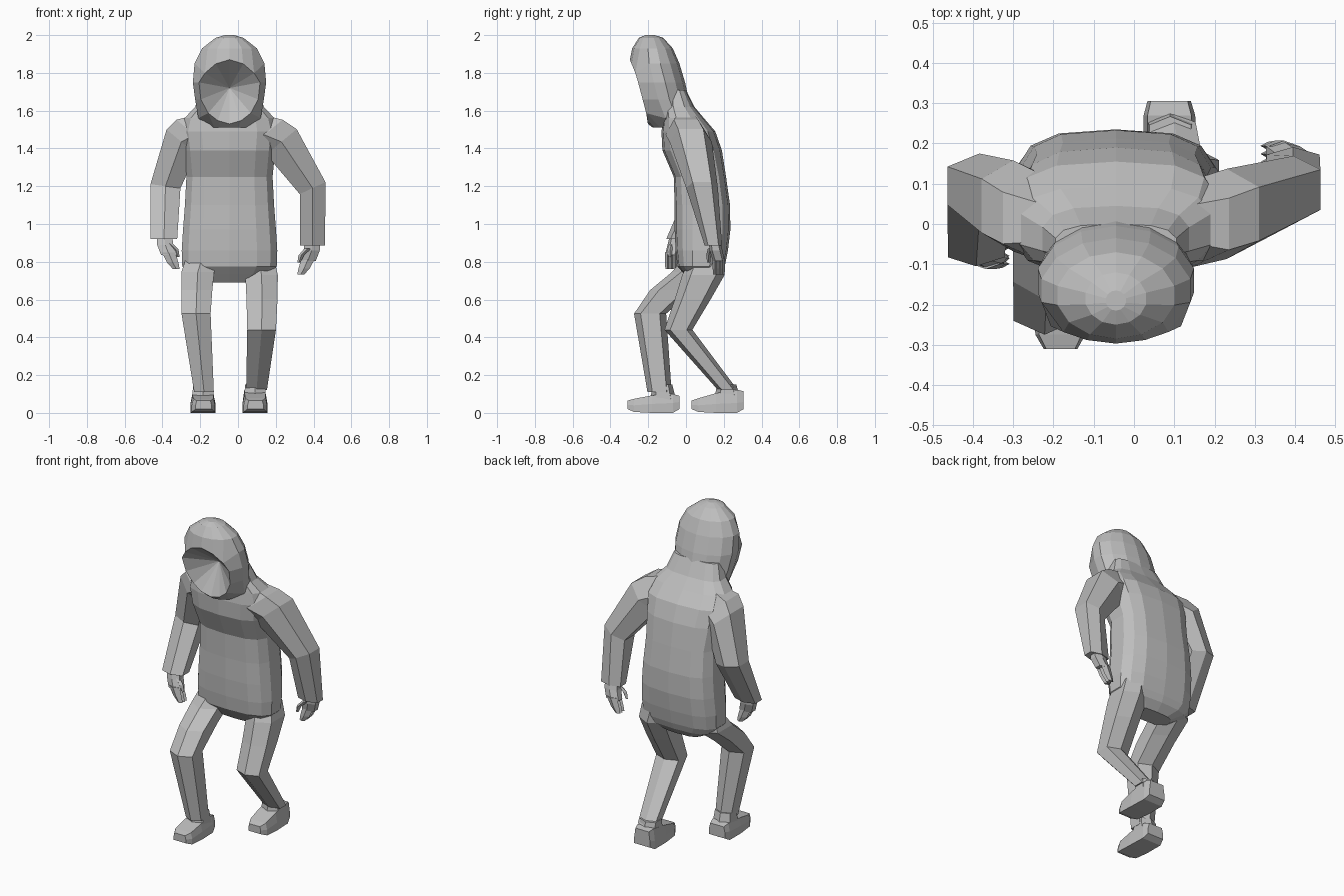
import bpy, bmesh, math
from mathutils import Vector

if "Cube" in bpy.data.objects:
    bpy.data.objects.remove(bpy.data.objects["Cube"])

grey = bpy.data.materials.new("plain grey")
grey.use_nodes = True
tone = (0.52, 0.52, 0.52, 1)
grey.diffuse_color = tone
grey.node_tree.nodes["Principled BSDF"].inputs["Base Color"].default_value = tone


def finish(name, bm):
    bmesh.ops.recalc_face_normals(bm, faces=bm.faces)
    mesh = bpy.data.meshes.new(name)
    bm.to_mesh(mesh)
    bm.free()
    mesh.materials.append(grey)
    obj = bpy.data.objects.new(name, mesh)
    bpy.context.collection.objects.link(obj)
    return obj


def soft(v, power):
    return math.copysign(abs(v) ** power, v)


def ring_points(sides, x, y, z, rx, ry, tilt=0, power=1.0):
    """Level ring starting at the front, sloped sideways by tilt degrees."""
    angles = [2 * math.pi * k / sides for k in range(sides)]
    widest = max(abs(soft(math.sin(a), power)) for a in angles)
    t = math.radians(tilt)
    for a in angles:
        dx = rx * soft(math.sin(a), power) / widest
        yield Vector((x + dx * math.cos(t), y - ry * soft(math.cos(a), power),
                      z + dx * math.sin(t)))


def skin(loops):
    """Join successive loops of points and cap both ends."""
    bm = bmesh.new()
    rows = [[bm.verts.new(p) for p in loop] for loop in loops]
    for a, b in zip(rows, rows[1:]):
        for k in range(len(a)):
            j = (k + 1) % len(a)
            bm.faces.new((a[k], a[j], b[j], b[k]))
    bm.faces.new(rows[0])
    bm.faces.new(rows[-1])
    return bm


def limb(name, rings, sides=6, power=0.75):
    return finish(name, skin([ring_points(sides, *(r + (0,))[:6], power) for r in rings]))


def body_rings(cx, levels):
    """Levels hold height, half width, front y and back y."""
    return [(cx, (f + b) / 2, z, w, (b - f) / 2) for z, w, f, b in levels]


# Jacket body, from the tucked underside to the flared collar
limb("jacket", body_rings(-0.045, [
    (0.69, 0.13, 0.03, 0.15), (0.735, 0.215, -0.01, 0.19),
    (0.775, 0.25, -0.045, 0.205), (0.86, 0.253, -0.055, 0.222),
    (0.97, 0.246, -0.06, 0.235), (1.10, 0.236, -0.06, 0.233),
    (1.25, 0.228, -0.065, 0.212), (1.39, 0.242, -0.125, 0.19),
    (1.49, 0.255, -0.13, 0.155), (1.56, 0.238, -0.12, 0.095),
    (1.62, 0.182, -0.12, 0.045), (1.71, 0.15, -0.11, 0.0)]), 14, 0.68)

# Hood
hood_x = -0.045
hood = skin([ring_points(14, *r) for r in body_rings(hood_x, [
    (1.51, 0.10, -0.175, 0.04), (1.56, 0.165, -0.21, 0.05),
    (1.66, 0.182, -0.25, 0.015), (1.75, 0.194, -0.275, -0.005),
    (1.85, 0.185, -0.296, -0.035), (1.93, 0.145, -0.285, -0.07),
    (1.985, 0.075, -0.25, -0.12), (2.0, 0.025, -0.215, -0.165)])])
opening = []
for f in hood.faces:
    c = f.calc_center_median()
    if 1.56 < c.z < 1.85 and abs(c.x - hood_x) < 0.13 and c.y < -0.14:
        opening.append(f)
rim = [e for f in opening for e in f.edges
       if any(g not in opening for g in e.link_faces)]

# Rounded rim lying in one sloping plane, arched above and below the face
for v in {v for e in rim for v in e.verts}:
    side = v.co.x - hood_x
    arch = 0.055 * (side / 0.13) ** 2
    if v.co.z > 1.8:
        v.co.z = 1.87 - arch
        v.co.x = hood_x + 0.88 * side
    elif v.co.z < 1.6:
        v.co.z = 1.53 + arch
        v.co.x = hood_x + 0.85 * side
    else:
        v.co.x = hood_x + 1.04 * side
    v.co.y = -0.297 + 0.28 * (1.87 - v.co.z) + 0.4 * side ** 2

# Hollow inside the rim
hollow = hood.verts.new((hood_x, -0.12, 1.72))
bmesh.ops.delete(hood, geom=opening, context="FACES_KEEP_BOUNDARY")
for e in rim:
    hood.faces.new((e.verts[0], e.verts[1], hollow))
loose = [v for v in hood.verts if not v.link_faces]
bmesh.ops.delete(hood, geom=loose, context="VERTS")
finish("hood", hood)

# Sleeves
limb("left_sleeve", [
    (0.05, 0.0, 1.53, 0.08, 0.07, 40), (0.14, 0.0, 1.472, 0.125, 0.108, 40),
    (0.23, 0.025, 1.435, 0.105, 0.112, 40), (0.395, 0.085, 1.19, 0.075, 0.084, 25),
    (0.395, 0.145, 0.885, 0.066, 0.046)])
limb("right_sleeve", [
    (-0.14, 0.0, 1.53, 0.08, 0.07, -40), (-0.23, 0.015, 1.472, 0.125, 0.108, -40),
    (-0.30, 0.045, 1.435, 0.102, 0.113, -40), (-0.384, 0.095, 1.2, 0.08, 0.08, -8),
    (-0.392, -0.05, 0.92, 0.07, 0.055)])

# Hands with bent fingers and a thumb
for name, s, x, y, z in (("left", 1, 0.395, 0.15, 0.89), ("right", -1, -0.39, -0.055, 0.92)):
    reach = 0.03 * s
    limb(name + "_palm", [
        (x, y, z + 0.02, 0.04, 0.03), (x - 0.005 * s, y + reach * 0.3, z - 0.03, 0.043, 0.034),
        (x - 0.025 * s, y + reach * 0.8, z - 0.085, 0.042, 0.032)])
    for k in range(3):
        fy = y + reach * 0.8 + 0.02 * (k - 1)
        limb(f"{name}_finger_{k + 1}", [
            (x - 0.022 * s, fy, z - 0.07, 0.036, 0.013),
            (x - 0.045 * s, fy, z - 0.125, 0.03, 0.013),
            (x - 0.063 * s, fy, z - 0.158, 0.018, 0.01)], 4)
    limb(name + "_thumb", [
        (x - 0.025 * s, y - 0.02, z - 0.02, 0.017, 0.014),
        (x - 0.06 * s, y - 0.03, z - 0.055, 0.015, 0.013),
        (x - 0.073 * s, y - 0.03, z - 0.095, 0.008, 0.008)], 4)

# Trouser legs
limb("left_leg", [
    (0.105, 0.11, 0.82, 0.085, 0.085), (0.125, 0.092, 0.73, 0.086, 0.112),
    (0.127, 0.035, 0.6, 0.082, 0.095), (0.125, -0.04, 0.44, 0.076, 0.074),
    (0.098, 0.222, 0.12, 0.055, 0.052)])
limb("right_leg", [
    (-0.19, 0.07, 0.82, 0.085, 0.085), (-0.213, 0.045, 0.745, 0.087, 0.12),
    (-0.218, -0.075, 0.65, 0.082, 0.115), (-0.222, -0.19, 0.525, 0.077, 0.085),
    (-0.18, -0.14, 0.11, 0.052, 0.064)])

# Shoes: boxy slices from toe to heel, with an ankle collar
for name, x, toe, slope in (("left", 0.09, 0.03, 0.02), ("right", -0.185, -0.31, -0.005)):
    slices = []
    for d, w, low, high in ((0, 0.042, 0.02, 0.065), (0.035, 0.062, 0.005, 0.075),
                            (0.13, 0.066, 0, 0.095), (0.24, 0.064, 0, 0.105),
                            (0.275, 0.054, 0.02, 0.095)):
        lift = slope * d / 0.275
        yaw = 0.02 * (0.14 - d)
        mid = (low + high) / 2
        slices.append([(x + yaw + sx * w * k, toe + d, h + lift * (h > mid))
                       for sx, k, h in ((-1, 1, low), (1, 1, low), (1, 1, mid),
                                        (1, 0.85, high), (-1, 0.85, high), (-1, 1, mid))])
    finish(name + "_shoe", skin(slices))
    limb(name + "_ankle", [(x, toe + 0.19, 0.06, 0.06, 0.07),
                           (x, toe + 0.185, 0.15, 0.052, 0.052)])
